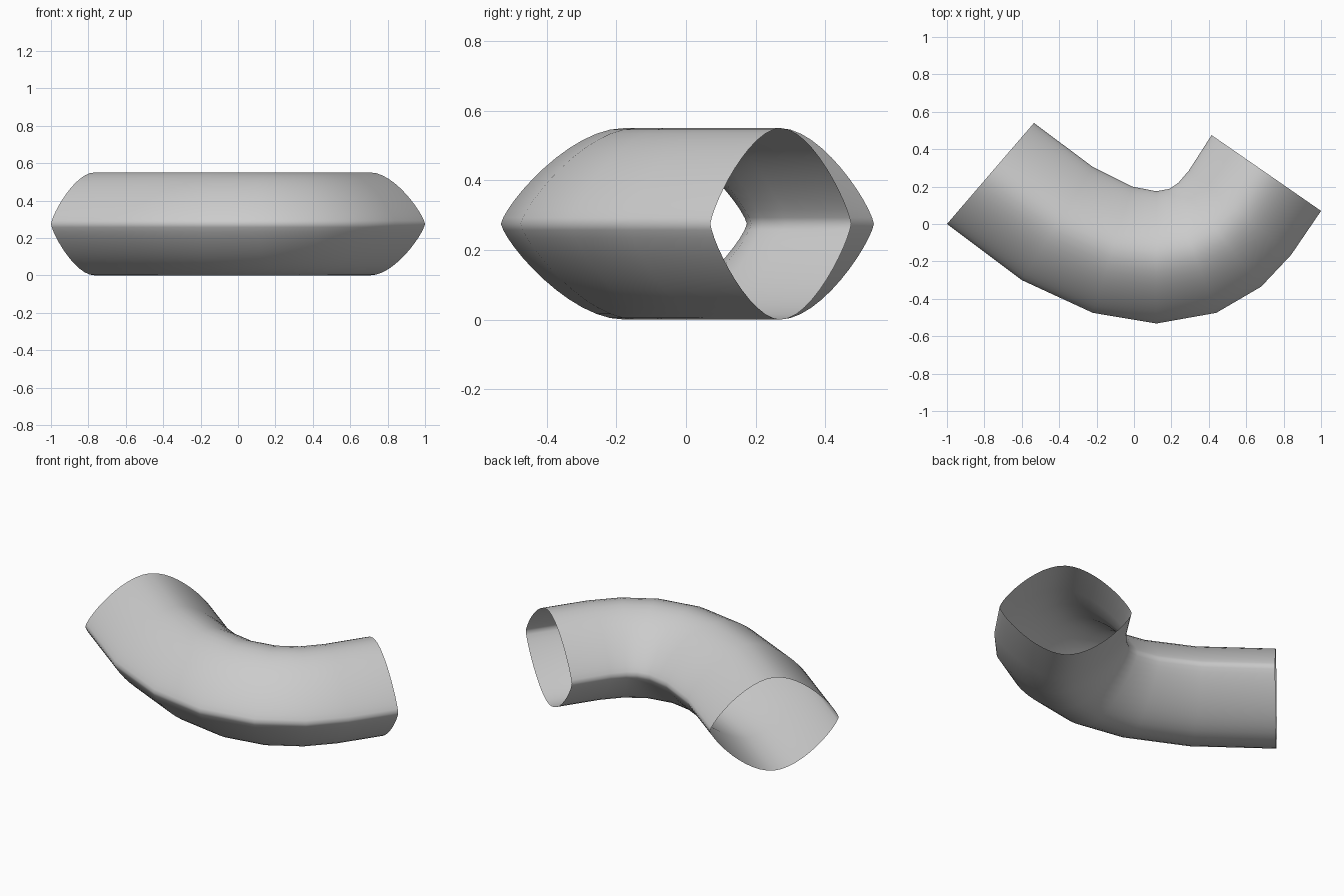
import bpy, bmesh
from mathutils import Vector
from mathutils.geometry import interpolate_bezier

if "Cube" in bpy.data.objects:
    bpy.data.objects.remove(bpy.data.objects["Cube"])

# Matching outer and inner edge points of each cross-section along the bend
STATIONS = [
    ((-1.0, 0.0), (-0.535, 0.54)),
    ((-0.60, -0.30), (-0.22, 0.305)),
    ((-0.22, -0.475), (-0.01, 0.20)),
    ((0.12, -0.532), (0.12, 0.175)),
    ((0.44, -0.475), (0.19, 0.188)),
    ((0.68, -0.335), (0.237, 0.22)),
    ((0.84, -0.165), (0.293, 0.285)),
    ((1.0, 0.07), (0.415, 0.475)),
]
HALF_H = 0.275

# Quarter of the pointed-oval section, mirrored into a closed loop
q = [(p.x, p.y) for p in interpolate_bezier(
    Vector((1, 0)).to_3d(), Vector((0.96, 0.22)).to_3d(),
    Vector((0.44, 1)).to_3d(), Vector((0, 1)).to_3d(), 13)]
upper = q + [(-u, z) for u, z in reversed(q[:-1])]
section = upper + [(u, -z) for u, z in reversed(upper[1:-1])]

# Open-ended bent tube
bm = bmesh.new()
rings = []
for outer, inner in STATIONS:
    o, i = Vector((*outer, HALF_H)), Vector((*inner, HALF_H))
    mid, half = (o + i) / 2, (o - i) / 2
    rings.append([bm.verts.new(mid + half * u + Vector((0, 0, HALF_H * z)))
                  for u, z in section])
n = len(section)
for a, b in zip(rings, rings[1:]):
    for k in range(n):
        j = (k + 1) % n
        f = bm.faces.new((a[k], b[k], b[j], a[j]))
        f.smooth = True
bm.normal_update()
# Make sure the top faces point up
top = max(bm.faces, key=lambda f: f.calc_center_median().z)
if top.normal.z < 0:
    bmesh.ops.reverse_faces(bm, faces=bm.faces[:])

mesh = bpy.data.meshes.new("bent_tube")
bm.to_mesh(mesh)
bm.free()
tube = bpy.data.objects.new("bent_tube", mesh)
bpy.context.collection.objects.link(tube)
